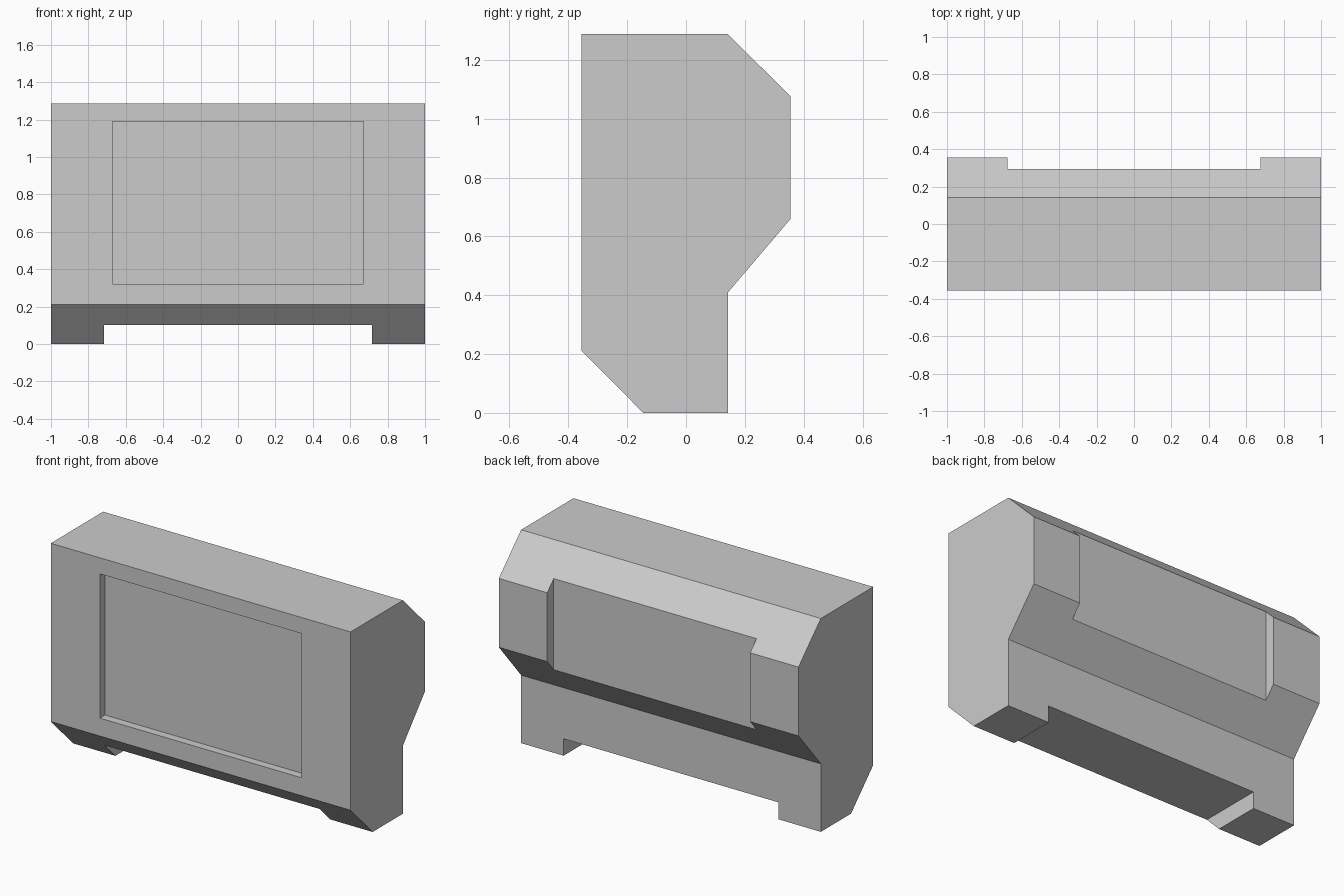
import bpy, bmesh

if "Cube" in bpy.data.objects:
    bpy.data.objects.remove(bpy.data.objects["Cube"])


def make_object(name, bm):
    bmesh.ops.recalc_face_normals(bm, faces=bm.faces)
    mesh = bpy.data.meshes.new(name)
    bm.to_mesh(mesh)
    bm.free()
    obj = bpy.data.objects.new(name, mesh)
    bpy.context.collection.objects.link(obj)
    return obj


def extrude_profile(name, points, half_width):
    """Extrude a (y, z) side profile symmetrically along x."""
    bm = bmesh.new()
    face = bm.faces.new([bm.verts.new((-half_width, y, z)) for y, z in points])
    side = bmesh.ops.extrude_face_region(bm, geom=[face], use_keep_orig=True)
    verts = [v for v in side["geom"] if isinstance(v, bmesh.types.BMVert)]
    bmesh.ops.translate(bm, verts=verts, vec=(2 * half_width, 0, 0))
    return make_object(name, bm)


def cut_box(target, name, half_width, y, z):
    """Subtract a box spanning the y and z ranges, then drop the cutter."""
    cutter = extrude_profile(
        name, [(y[0], z[0]), (y[1], z[0]), (y[1], z[1]), (y[0], z[1])], half_width)
    cutter.hide_render = True
    mod = target.modifiers.new(name, 'BOOLEAN')
    mod.operation = 'DIFFERENCE'
    mod.solver = 'EXACT'
    mod.object = cutter
    bpy.context.view_layer.objects.active = target
    bpy.ops.object.modifier_apply(modifier=mod.name)
    bpy.data.objects.remove(cutter)


# Main casing with bevelled top back, overhang and toe
casing = extrude_profile("casing", [
    (-0.356, 1.287), (0.143, 1.287), (0.356, 1.075), (0.356, 0.66),
    (0.143, 0.41), (0.143, 0), (-0.145, 0), (-0.356, 0.212)], 1.0)

# Front screen recess
cut_box(casing, "screen_recess", 0.672, (-0.6, -0.307), (0.32, 1.19))
# Back channel
cut_box(casing, "back_channel", 0.677, (0.294, 0.6), (0.45, 1.5))
# Gap between the two feet
cut_box(casing, "foot_gap", 0.717, (-0.6, 0.6), (-0.3, 0.102))
